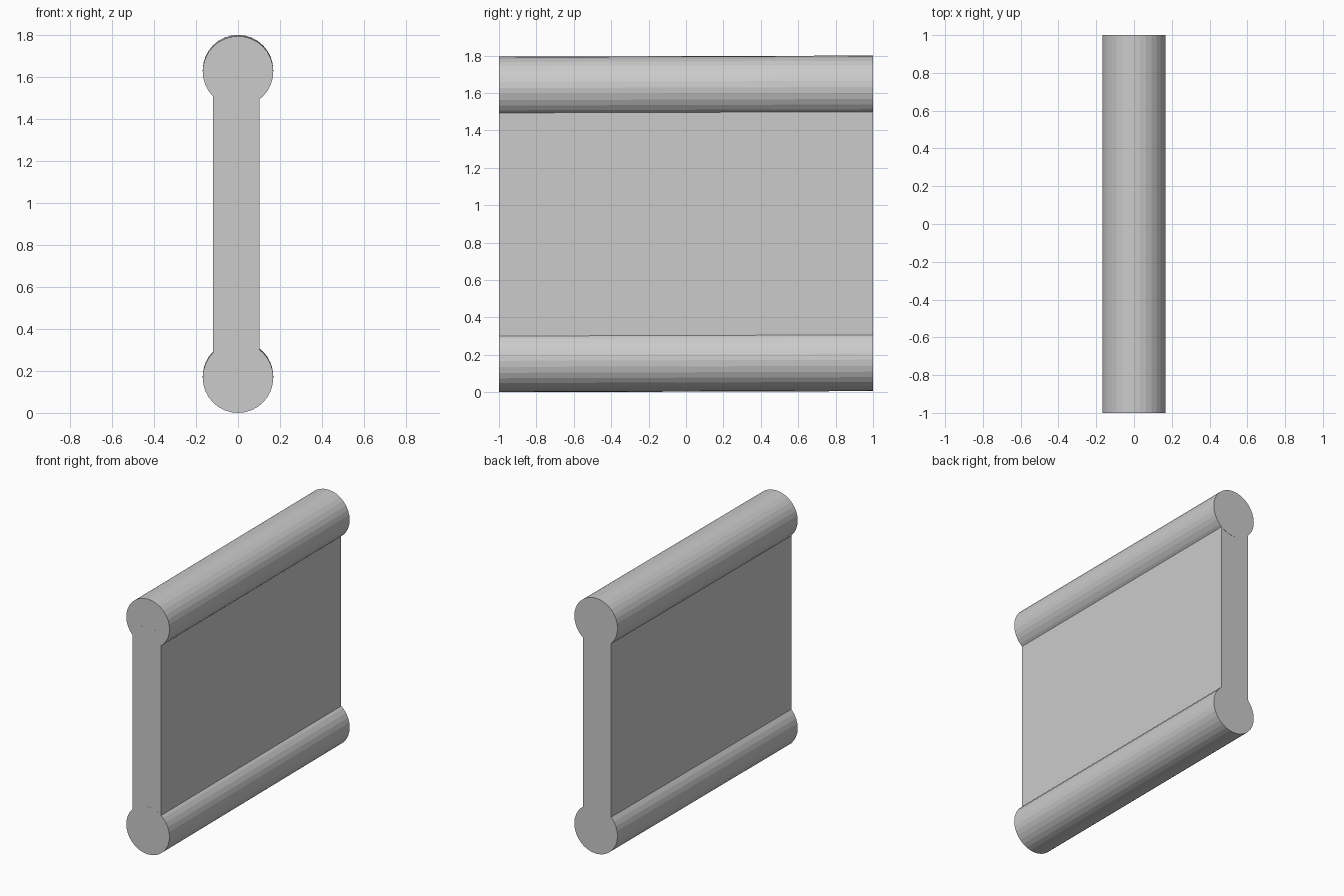
import bpy, math

if "Cube" in bpy.data.objects:
    bpy.data.objects.remove(bpy.data.objects["Cube"])

RADIUS, LENGTH, TILT = 0.168, 2.0, 0.003


def rail(name, z):
    # 32-sided bar along y, rising very slightly towards the back
    bpy.ops.mesh.primitive_cylinder_add(
        vertices=32, radius=RADIUS, depth=LENGTH, location=(0, 0, z),
        rotation=(math.pi / 2 + TILT, 0, 0))
    bpy.context.object.name = name


def slab(name, x0, x1, z0, z1):
    # upright box running the full length
    bpy.ops.mesh.primitive_cube_add(size=1, location=((x0 + x1) / 2, 0, (z0 + z1) / 2))
    ob = bpy.context.object
    ob.name = name
    ob.scale = (x1 - x0, LENGTH, z1 - z0)
    bpy.ops.object.transform_apply(location=False, rotation=False, scale=True)


# Round rails at top and bottom
rail("bottom_rail", 0.171)
rail("top_rail", 1.629)

# Flat panel joining them, slightly off centre, ends buried in the rails
slab("panel", -0.118, 0.102, 0.21, 1.59)
